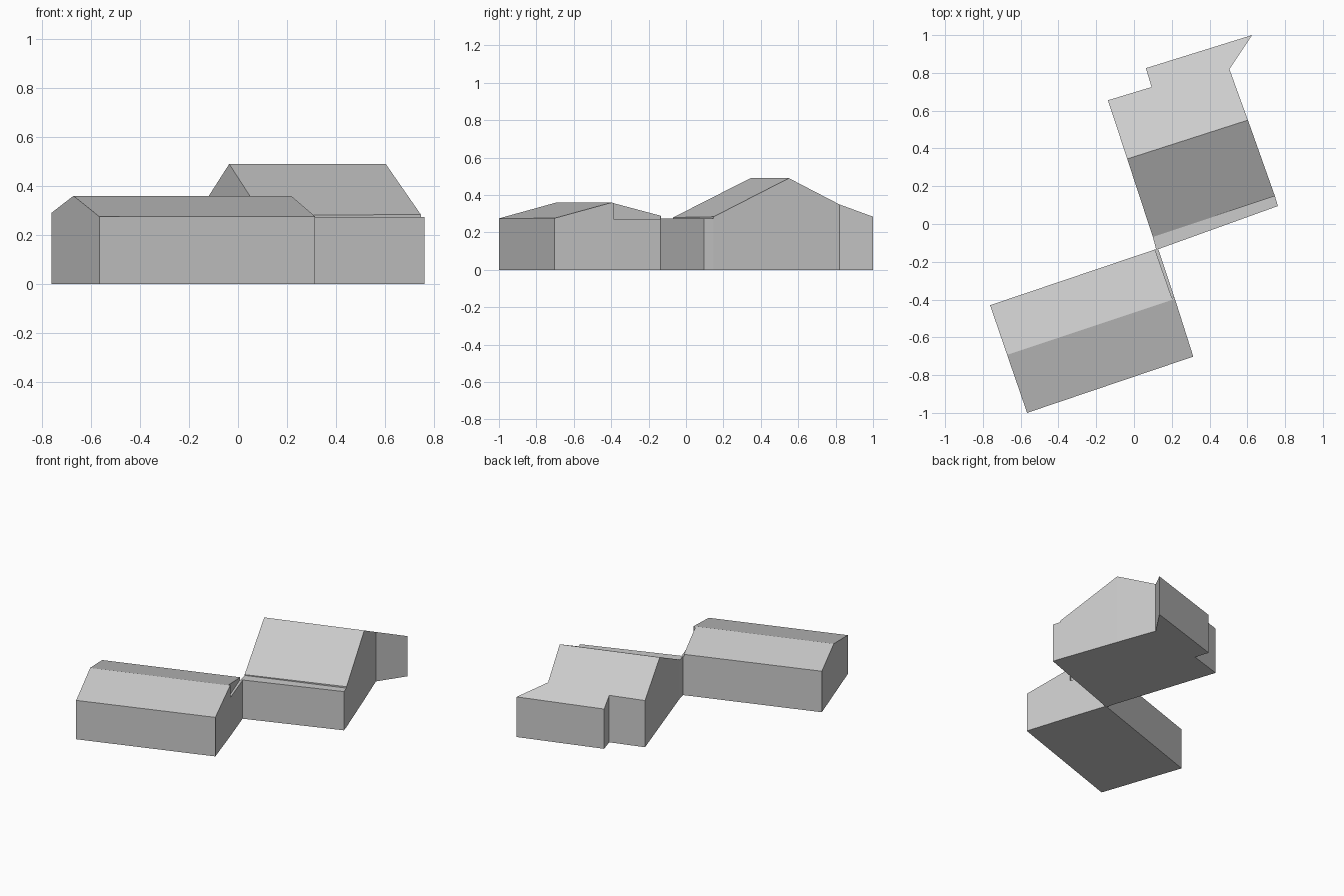
import bpy
import bmesh
from mathutils import Vector

cube = bpy.data.objects.get("Cube")
if cube:
    bpy.data.objects.remove(cube, do_unlink=True)

# One plain grey for everything
grey = bpy.data.materials.new("plain_grey")
grey.use_nodes = True
colour = (0.6, 0.6, 0.6, 1)
grey.diffuse_color = colour
grey.node_tree.nodes["Principled BSDF"].inputs["Base Color"].default_value = colour


def block(name, outline, height, ridge=None, eaves=()):
    """Extrude a footprint, then slice one roof slope from the ridge to each eave point."""
    bm = bmesh.new()
    base = bm.faces.new([bm.verts.new((x, y, 0)) for x, y in outline])
    top = bmesh.ops.extrude_face_region(bm, geom=[base], use_keep_orig=True)
    bmesh.ops.translate(bm, vec=(0, 0, height),
                        verts=[g for g in top["geom"] if isinstance(g, bmesh.types.BMVert)])
    for eave in eaves:
        a, b = Vector(ridge[0]), Vector(ridge[1])
        normal = (b - a).cross(Vector(eave) - a)
        if normal.z < 0:
            normal.negate()
        cut = bmesh.ops.bisect_plane(bm, geom=bm.verts[:] + bm.edges[:] + bm.faces[:],
                                     dist=0.0001, plane_co=a, plane_no=normal,
                                     clear_outer=True)
        rim = [g for g in cut["geom_cut"]
               if isinstance(g, bmesh.types.BMEdge) and g.is_boundary]
        bmesh.ops.contextual_create(bm, geom=rim)
    bmesh.ops.recalc_face_normals(bm, faces=bm.faces[:])
    mesh = bpy.data.meshes.new(name)
    bm.to_mesh(mesh)
    bm.free()
    mesh.materials.append(grey)
    obj = bpy.data.objects.new(name, mesh)
    bpy.context.collection.objects.link(obj)
    return obj


# Low front house, its right gable stepped in behind the ridge
block("front_house",
      [(-0.566, -1.0), (0.314, -0.702), (0.214, -0.388), (0.201, -0.392),
       (0.111, -0.135), (-0.762, -0.43)],
      0.6, [(-0.672, -0.693, 0.36), (0.217, -0.397, 0.36)],
      [(-0.566, -1.0, 0.275), (-0.762, -0.43, 0.29)])

# Narrow wall ledge beside the stepped gable
block("gable_ledge",
      [(0.214, -0.388), (0.13, -0.136), (0.111, -0.135), (0.201, -0.392)], 0.272)

# Tall rear house with a notched back wall
block("rear_house",
      [(0.1, -0.069), (0.746, 0.148), (0.603, 0.55), (0.505, 0.82), (0.625, 1.0),
       (0.063, 0.825), (0.093, 0.725), (-0.138, 0.655)],
      0.8, [(-0.037, 0.344, 0.49), (0.603, 0.55, 0.49)],
      [(0.746, 0.148, 0.284), (0.625, 1.0, 0.284)])

# Flat shelf along the front of the rear house
block("front_shelf",
      [(0.118, -0.137), (0.762, 0.095), (0.746, 0.148), (0.1, -0.069)], 0.274)
